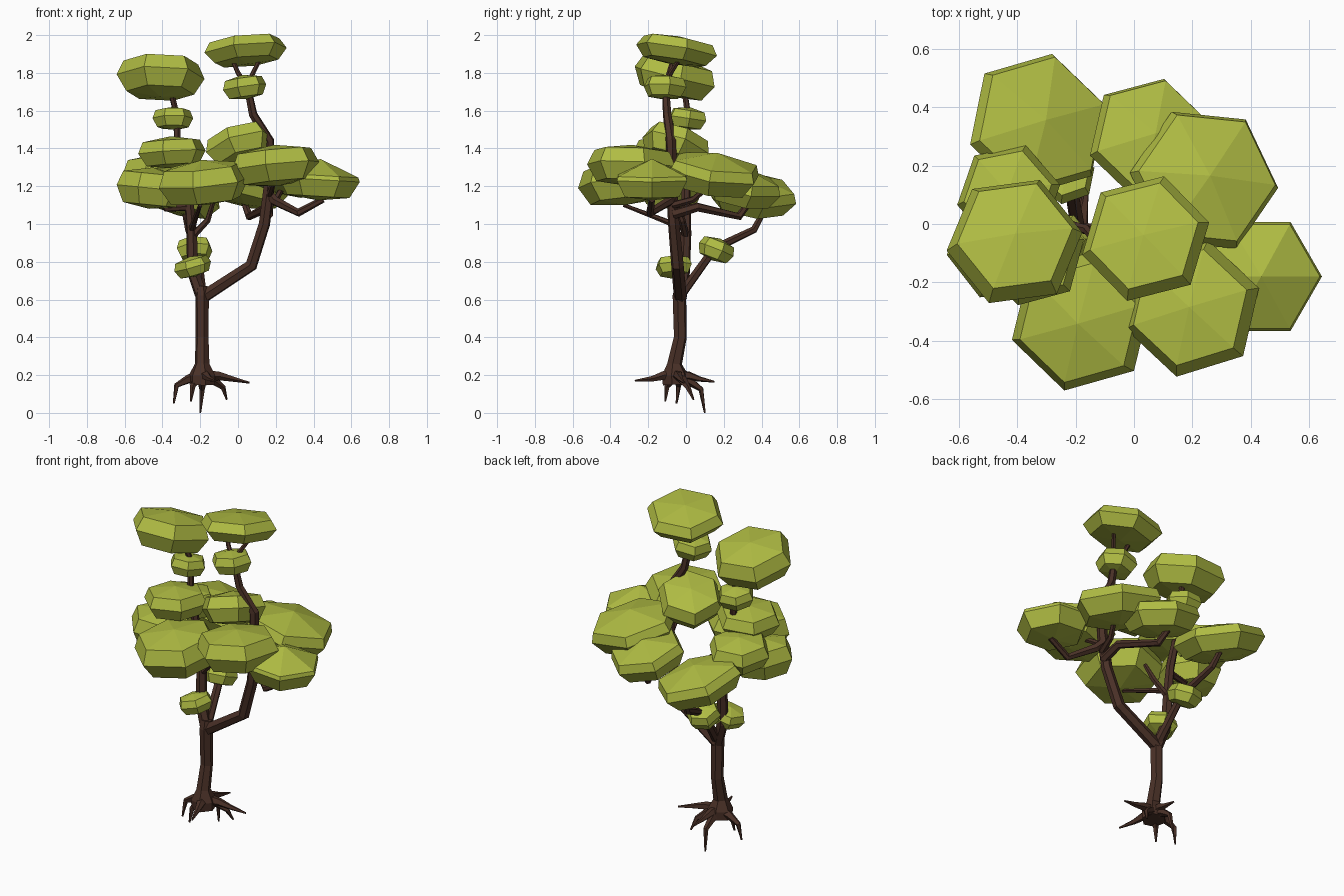
import bpy, bmesh
from math import cos, sin, radians, tau
from mathutils import Vector, Matrix

old = bpy.data.objects.get("Cube")
if old:
    bpy.data.objects.remove(old)


def material(name, rgb):
    m = bpy.data.materials.new(name)
    m.use_nodes = True
    m.diffuse_color = (*rgb, 1)
    bsdf = m.node_tree.nodes["Principled BSDF"]
    bsdf.inputs["Base Color"].default_value = (*rgb, 1)
    bsdf.inputs["Roughness"].default_value = 1
    return m


LEAF = material("leaf green", (0.43, 0.5, 0.056))
BARK = material("dark bark", (0.068, 0.03, 0.02))


def finish(bm, name, mat):
    bmesh.ops.recalc_face_normals(bm, faces=bm.faces)
    mesh = bpy.data.meshes.new(name)
    bm.to_mesh(mesh)
    bm.free()
    mesh.materials.append(mat)
    obj = bpy.data.objects.new(name, mesh)
    bpy.context.collection.objects.link(obj)
    return obj


def bridge(bm, a, b):
    n = len(a)
    for i in range(n):
        bm.faces.new((a[i], a[(i + 1) % n], b[(i + 1) % n], b[i]))


def fan(bm, ring, tip):
    for i in range(len(ring)):
        bm.faces.new((ring[i], ring[(i + 1) % len(ring)], tip))


def leaf_clump(name, centre, r, h, turn=0, sx=0.0, sy=0.0, shoulder=(0.85, 0.7)):
    """Six-sided flattened clump; sx and sy are the slopes of its plane."""
    bm = bmesh.new()
    tilt = Vector((0, 0, 1)).rotation_difference(Vector((-sx, -sy, 1)))
    mat = Matrix.Translation(centre) @ tilt.to_matrix().to_4x4()

    def point(x, y, z):
        return bm.verts.new(mat @ Vector((x, y, z)))

    rings = []
    for k, z in (shoulder, (1, 0), (0.77, -0.8)):
        rings.append([point(r * k * cos(radians(turn) + i * tau / 6),
                            r * k * sin(radians(turn) + i * tau / 6), h * z)
                      for i in range(6)])
    bridge(bm, rings[0], rings[1])
    bridge(bm, rings[1], rings[2])
    fan(bm, rings[0], point(0, 0, h))
    fan(bm, rings[2], point(0, 0, -h))
    return finish(bm, name, LEAF)


def limb(name, path, sides=6):
    """Tapered tube through (x, y, z, radius) stations."""
    bm = bmesh.new()
    pts = [Vector(p[:3]) for p in path]
    rings = []
    frame = None
    last = None
    for i, p in enumerate(pts):
        a = (p - pts[i - 1]).normalized() if i else Vector()
        b = (pts[i + 1] - p).normalized() if i + 1 < len(pts) else Vector()
        d = (a + b).normalized()
        if frame is None:
            frame = d.orthogonal().normalized()
        else:
            frame = last.rotation_difference(d) @ frame
        last = d
        side = d.cross(frame)
        rings.append([bm.verts.new(p + path[i][3] * (frame * cos(j * tau / sides)
                                                     + side * sin(j * tau / sides)))
                      for j in range(sides)])
    for lo, hi in zip(rings, rings[1:]):
        bridge(bm, lo, hi)
    bm.faces.new(rings[0])
    bm.faces.new(rings[-1])
    return finish(bm, name, BARK)


# Leaf clumps: crowns, middle tier, then the small tufts
PEAKED = (0.96, 0.2)
BROAD = (0.92, 0.5)
leaf_clump("right_crown", (-.41, -.06, 1.78), .235, .11, 8, -.02, -.25)
leaf_clump("top_crown", (.04, -.05, 1.92), .225, .075, 14, .1, -.17)
leaf_clump("back_right_clump", (-.33, .34, 1.165), .255, .1, 17, -.3, -.18, BROAD)
leaf_clump("back_clump", (.055, .29, 1.2), .22, .1, 16, -.2, -.22, BROAD)
leaf_clump("centre_clump", (.01, -.055, 1.415), .19, .095, 14, .3, -.34)
leaf_clump("back_left_clump", (.24, .15, 1.27), .26, .11, -5, -.2, -.15, BROAD)
leaf_clump("left_clump", (.43, -.18, 1.235), .215, .11, 0, -.06, 0, PEAKED)
leaf_clump("front_left_clump", (.2, -.29, 1.31), .24, .11, 17, .1, -.05)
leaf_clump("front_clump", (-.18, -.33, 1.22), .25, .12, 16, .1, .1)
leaf_clump("far_right_clump", (-.43, .1, 1.28), .18, .09, 11, .05, -.1)
leaf_clump("upper_right_clump", (-.35, -.1, 1.38), .185, .085, 15, .06, -.05)
leaf_clump("lower_right_clump", (-.46, -.08, 1.19), .185, .11, 8, -.1, 0)
leaf_clump("right_tuft", (-.345, .01, 1.56), .108, .06, 5, 0, -.15)
leaf_clump("top_tuft", (.035, -.11, 1.725), .118, .065, 12, .15, -.05)
leaf_clump("back_tuft", (-.23, .16, .865), .1, .062, 20, .05, -.4)
leaf_clump("low_tuft", (-.24, -.065, .775), .102, .055, 10, .28, .05)

# Trunk and main branches
limb("trunk", [(-.19, -.055, .15, .07), (-.19, -.058, .2, .072), (-.19, -.06, .26, .04),
               (-.19, -.03, .4, .035), (-.19, -.035, .62, .037), (-.19, -.03, .67, .03)])
limb("left_branch", [(-.19, -.03, .61, .035), (.07, -.045, .78, .034), (.14, -.065, 1, .031),
                     (.165, -.075, 1.2, .03), (.165, -.08, 1.44, .028),
                     (.08, -.1, 1.58, .023), (.045, -.11, 1.75, .019)])
limb("right_branch", [(-.19, -.03, .61, .034), (-.24, -.01, .75, .032), (-.245, 0, .95, .029),
                      (-.26, 0, 1.12, .025), (-.32, 0, 1.4, .02), (-.325, .01, 1.58, .017),
                      (-.36, -.01, 1.72, .015)])
limb("back_branch", [(-.19, -.03, .62, .026), (-.22, .15, .87, .023),
                     (-.26, .36, .97, .02), (-.29, .43, 1.1, .014)])

# Smaller branches that carry the clumps
limb("crown_twig_right", [(.04, -.11, 1.74, .014), (.0, -.09, 1.8, .013), (-.03, -.07, 1.87, .011)])
limb("crown_twig_left", [(.05, -.11, 1.74, .014), (.08, -.08, 1.8, .013), (.12, -.03, 1.88, .011)])
limb("left_bough", [(.16, -.07, 1.16, .027), (.2, -.09, 1.12, .026),
                    (.32, -.19, 1.06, .022), (.45, -.18, 1.13, .017)])
limb("rear_bough", [(.16, -.07, 1.05, .027), (.16, .06, 1.09, .025),
                    (.06, .28, 1.04, .022), (.03, .34, 1.12, .016)])
limb("rear_left_bough", [(.17, -.07, 1.1, .02), (.2, .04, 1.13, .018), (.24, .12, 1.2, .013)])
limb("front_left_bough", [(.165, -.08, 1.15, .018), (.2, -.25, 1.26, .012)])
limb("front_bough", [(-.245, 0, .97, .018), (-.23, -.12, 1.02, .015), (-.2, -.33, 1.1, .01)])
limb("inner_bough", [(-.245, 0, .93, .02), (-.16, -.02, 1.02, .017), (-.13, -.06, 1.12, .012)])
limb("right_bough", [(-.26, 0, 1.09, .02), (-.38, -.02, 1.08, .017), (-.45, -.06, 1.17, .012)])

# Spreading roots: each leaves the trunk foot, bends at a knee and drops to a tip
ROOTS = [((-.325, -.04, .145), (-.34, -.05, .05)), ((-.19, .08, .125), (-.2, .1, .0)),
         ((-.03, -.03, .18), (.06, -.01, .16)), ((-.08, .01, .135), (-.06, .04, .07)),
         ((-.24, -.1, .14), (-.25, -.11, .06)), ((-.15, -.18, .18), (-.12, -.27, .17)),
         ((-.17, .07, .18), (-.16, .15, .165))]
for i, (knee, tip) in enumerate(ROOTS):
    foot = Vector((-.19, -.05, .195))
    mid = foot.lerp(Vector(knee), .55) + Vector((0, 0, .01))
    limb(f"root_{i + 1}", [(*foot, .038), (*mid, .024), (*knee, .015), (*tip, .005)], 5)
